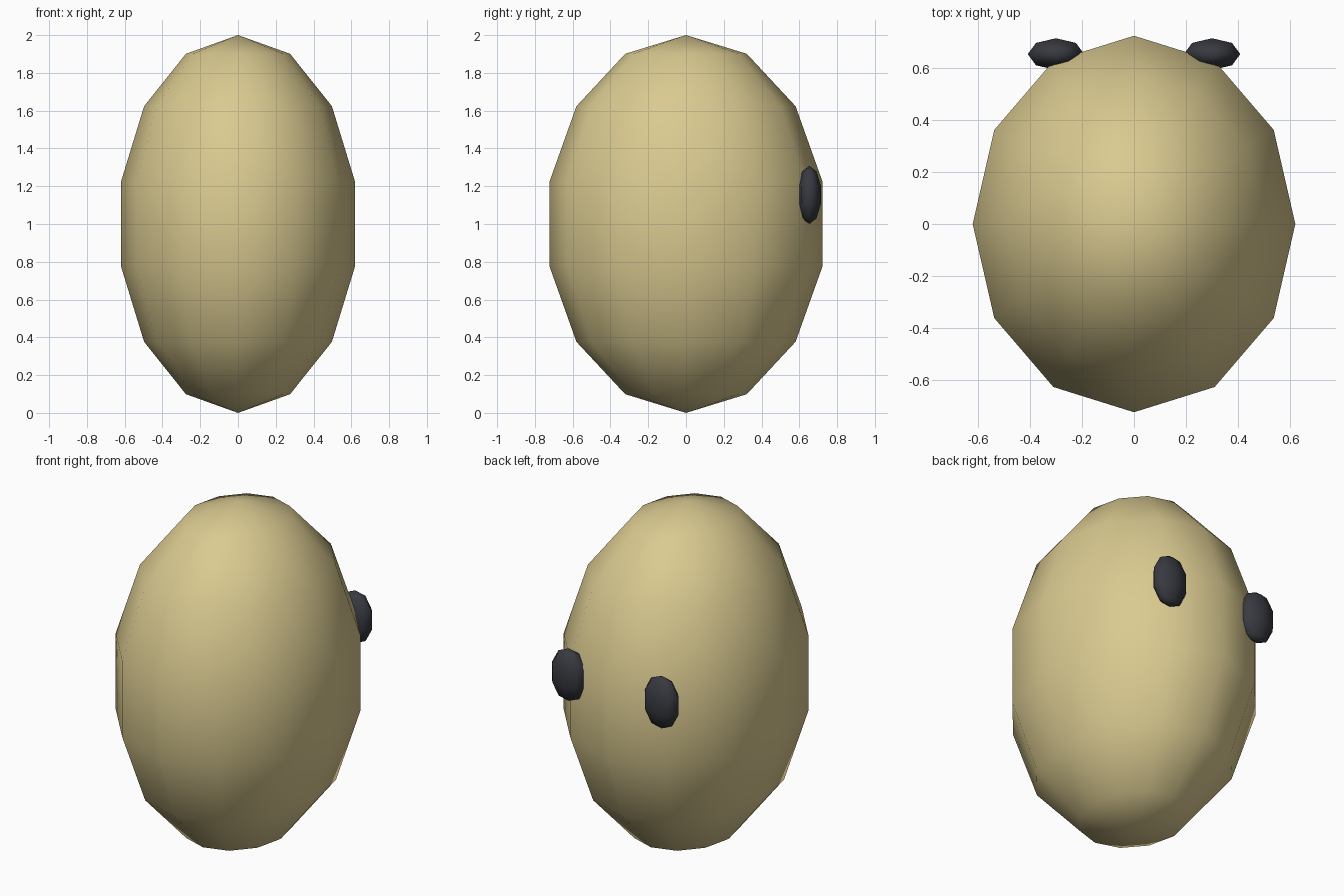
import bpy

if "Cube" in bpy.data.objects:
    bpy.data.objects.remove(bpy.data.objects["Cube"])


def material(name, rgb):
    m = bpy.data.materials.new(name)
    m.diffuse_color = (*rgb, 1)
    m.use_nodes = True
    m.node_tree.nodes["Principled BSDF"].inputs["Base Color"].default_value = m.diffuse_color
    return m


def ellipsoid(name, segments, rings, radii, centre, mat):
    bpy.ops.mesh.primitive_uv_sphere_add(segments=segments, ring_count=rings, radius=1)
    ob = bpy.context.object
    ob.name = name
    ob.scale = radii
    ob.location = centre
    bpy.ops.object.transform_apply(location=True, rotation=True, scale=True)
    bpy.ops.object.shade_smooth()
    ob.data.materials.append(mat)
    return ob


tan = material("tan", (0.70, 0.59, 0.28))
dark = material("dark", (0.04, 0.042, 0.052))

# Egg-shaped head
ellipsoid("head", 12, 7, (0.636, 0.742, 1.0), (0, 0, 1), tan)

# Pair of oval eyes set into the back (+y) surface
for side, label in ((-1, "left"), (1, "right")):
    ellipsoid(f"{label}_eye", 8, 5, (0.114, 0.064, 0.154), (side * 0.30, 0.653, 1.154), dark)
